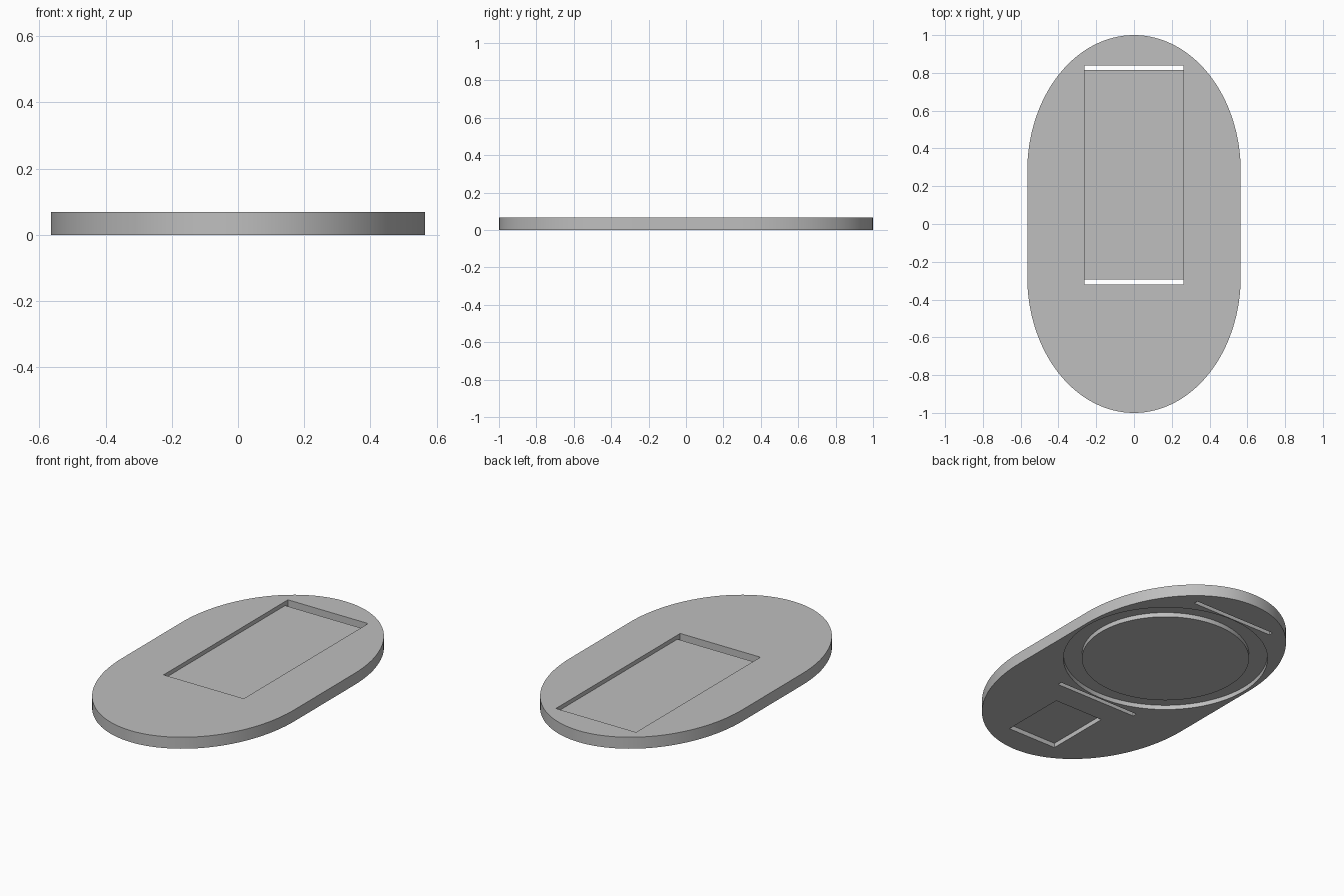
import bpy, bmesh, math
from mathutils import Matrix

if "Cube" in bpy.data.objects:
    bpy.data.objects.remove(bpy.data.objects["Cube"], do_unlink=True)

# Overall dimensions
THICK = 0.068
HALF_W = 0.565
STRAIGHT = 0.28      # half length of the straight flanks
POCKET = 0.024       # depth of the top pocket
RECESS = 0.026       # depth of the underside recesses
OVER = 0.05          # how far cutters poke out of the plate

grey = bpy.data.materials.new("light_grey")
grey.use_nodes = True
grey.diffuse_color = (0.52, 0.52, 0.52, 1)
grey.node_tree.nodes["Principled BSDF"].inputs["Base Color"].default_value = (0.52, 0.52, 0.52, 1)


def finish(name, bm):
    bmesh.ops.recalc_face_normals(bm, faces=bm.faces)
    mesh = bpy.data.meshes.new(name)
    bm.to_mesh(mesh)
    bm.free()
    mesh.materials.append(grey)
    obj = bpy.data.objects.new(name, mesh)
    bpy.context.collection.objects.link(obj)
    return obj


def prism(name, points, along):
    """Extrude a closed outline of 3D points along a vector."""
    bm = bmesh.new()
    face = bm.faces.new([bm.verts.new(p) for p in points])
    new = bmesh.ops.extrude_face_region(bm, geom=[face])["geom"]
    bmesh.ops.translate(bm, vec=along, verts=[v for v in new if isinstance(v, bmesh.types.BMVert)])
    return finish(name, bm)


def ring(name, centre, inner, outer, low, high):
    """Square-section ring around a vertical axis."""
    bm = bmesh.new()
    verts = [bm.verts.new((r, 0, z)) for r, z in
             ((inner, low), (outer, low), (outer, high), (inner, high))]
    edges = [bm.edges.new((verts[i], verts[i - 1])) for i in range(4)]
    bmesh.ops.spin(bm, geom=verts + edges, cent=(0, 0, 0), axis=(0, 0, 1),
                   angle=math.tau, steps=128, use_merge=True)
    bmesh.ops.remove_doubles(bm, verts=bm.verts, dist=0.0001)
    bmesh.ops.transform(bm, matrix=Matrix.Translation(centre), verts=bm.verts)
    return finish(name, bm)


# Plate: straight flanks closed by half ellipses
outline = []
for side in (1, -1):
    for i in range(65):
        a = math.pi * i / 64
        outline.append((side * HALF_W * math.cos(a),
                        side * (STRAIGHT + (1 - STRAIGHT) * math.sin(a)), 0))
plate = prism("oval_plate", outline, (0, 0, THICK))

# Top pocket with a through slot at each end, as one stepped profile
front, back, slot = -0.32, 0.84, 0.026
floor, top = THICK - POCKET, THICK + OVER
profile = [(front, top), (front, -OVER), (front + slot, -OVER), (front + slot, floor),
           (back - slot, floor), (back - slot, -OVER), (back, -OVER), (back, top)]
pocket = prism("pocket_cutter", [(-0.262, y, z) for y, z in profile], (0.524, 0, 0))

# Underside ring groove and rectangular recess
groove = ring("groove_cutter", (0, 0.262, 0), 0.447, 0.546, -OVER, RECESS)
corners = [(-0.157, -0.85), (0.157, -0.85), (0.157, -0.46), (-0.157, -0.46)]
recess = prism("recess_cutter", [(x, y, -OVER) for x, y in corners], (0, 0, OVER + RECESS))

# Cut the plate and discard the cutters
bpy.ops.object.select_all(action="DESELECT")
bpy.context.view_layer.objects.active = plate
plate.select_set(True)
for cutter in (pocket, groove, recess):
    cutter.hide_render = True
    mod = plate.modifiers.new(cutter.name, "BOOLEAN")
    mod.operation = "DIFFERENCE"
    mod.solver = "EXACT"
    mod.object = cutter
    bpy.ops.object.modifier_apply(modifier=mod.name)
    bpy.data.objects.remove(cutter, do_unlink=True)

bpy.ops.object.shade_smooth_by_angle(angle=math.radians(30))
